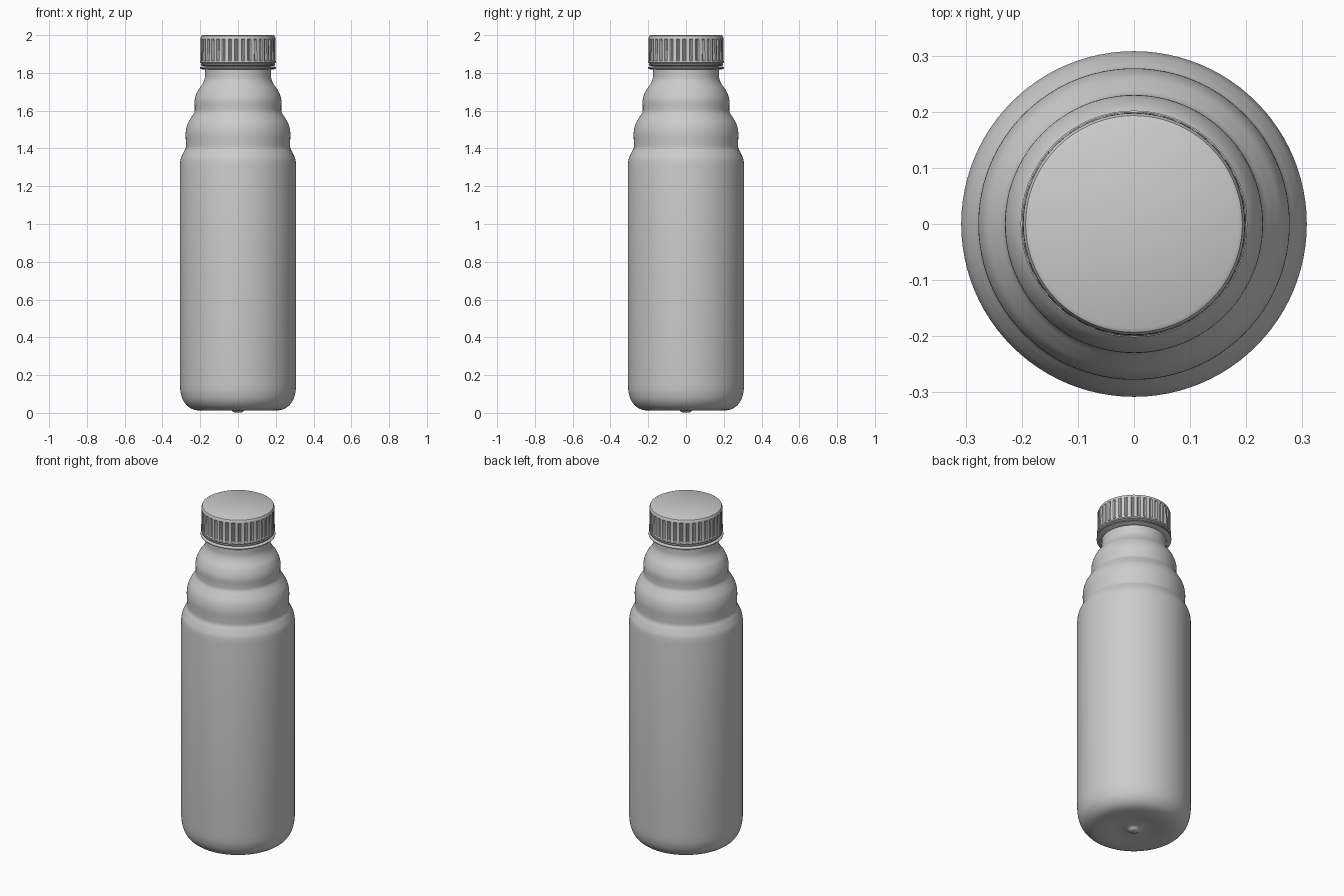
import bpy, bmesh, math
from mathutils import Vector

cube = bpy.data.objects.get("Cube")
if cube:
    bpy.data.objects.remove(cube, do_unlink=True)

# One plain grey for bottle and cap
grey = bpy.data.materials.new("plain_grey")
grey.use_nodes = True
colour = (0.6, 0.6, 0.6, 1)
grey.diffuse_color = colour
grey.node_tree.nodes["Principled BSDF"].inputs["Base Color"].default_value = colour


def spline(points, steps=5):
    """Smooth curve through (radius, height) points."""
    p = [Vector(q) for q in points]
    p = [p[0]] + p + [p[-1]]
    out = []
    for a, b, c, d in zip(p, p[1:], p[2:], p[3:]):
        # limit tangents by segment length so straight walls stay straight
        seg = (c - b).length
        t1, t2 = (c - a).normalized() * seg, (d - b).normalized() * seg
        for i in range(steps):
            t = i / steps
            out.append(b * (2*t**3 - 3*t**2 + 1) + t1 * (t**3 - 2*t**2 + t)
                       + c * (3*t**2 - 2*t**3) + t2 * (t**3 - t**2))
    return out + [p[-1]]


def lathe(name, profile, segments, offset=lambda row, k: 0, angle=35):
    """Revolve a profile about z, with an optional radial offset."""
    bm = bmesh.new()
    rings = []
    for row, (r, z) in enumerate(profile):
        if r < 0.0005:
            rings.append([bm.verts.new((0, 0, z))] * segments)
            continue
        ring = []
        for k in range(segments):
            a = math.tau * k / segments
            rad = r + offset(row, k)
            ring.append(bm.verts.new((rad * math.cos(a), rad * math.sin(a), z)))
        rings.append(ring)
    for low, high in zip(rings, rings[1:]):
        for k in range(segments):
            n = (k + 1) % segments
            corners = list(dict.fromkeys((low[k], low[n], high[n], high[k])))
            bm.faces.new(corners)
    bmesh.ops.recalc_face_normals(bm, faces=bm.faces)
    mesh = bpy.data.meshes.new(name)
    bm.to_mesh(mesh)
    bm.free()
    mesh.materials.append(grey)
    obj = bpy.data.objects.new(name, mesh)
    bpy.context.collection.objects.link(obj)
    bpy.ops.object.select_all(action='DESELECT')
    obj.select_set(True)
    bpy.context.view_layer.objects.active = obj
    bpy.ops.object.shade_smooth_by_angle(angle=math.radians(angle))
    return obj


# Bottle: moulded base, straight wall, two stepped shoulders and neck
base = [(0, 0.001), (0.02, 0.003), (0.04, 0.016), (0.09, 0.02), (0.15, 0.014),
        (0.21, 0.013), (0.255, 0.027), (0.287, 0.06), (0.303, 0.105), (0.308, 0.15)]
shoulder = [(0.308, 1.31), (0.303, 1.345), (0.289, 1.378), (0.277, 1.402),
            (0.276, 1.43), (0.277, 1.485), (0.267, 1.53), (0.247, 1.565),
            (0.231, 1.592), (0.229, 1.615), (0.229, 1.66), (0.213, 1.705),
            (0.189, 1.74), (0.177, 1.768), (0.175, 1.8), (0.175, 1.84)]
lathe("bottle", spline(base) + spline(shoulder) + [Vector((0.17, 1.86)), Vector((0, 1.86))], 96)

# Flange below the cap
lathe("neck_flange", [(0.16, 1.815), (0.195, 1.82), (0.202, 1.824), (0.202, 1.829),
                      (0.195, 1.833), (0.16, 1.836)], 96)

# Tamper band below the ribs
lathe("cap_band", [(0.165, 1.836), (0.19, 1.838), (0.196, 1.841), (0.196, 1.847),
                   (0.188, 1.85), (0.165, 1.852)], 96)

# Screw cap with evenly spaced grip grooves
cap_profile = [(0, 1.849), (0.18, 1.849), (0.195, 1.85), (0.2, 1.855), (0.2, 1.862),
               (0.199, 1.868), (0.198, 1.972), (0.198, 1.98), (0.197, 1.988),
               (0.193, 1.996), (0.186, 2.0), (0, 2.0)]
groove = (0, 0, 0, 0, -0.007, -0.007)
lathe("screw_cap", cap_profile, 36 * len(groove),
      lambda row, k: groove[k % len(groove)] if row in (5, 6) else 0, 30)
